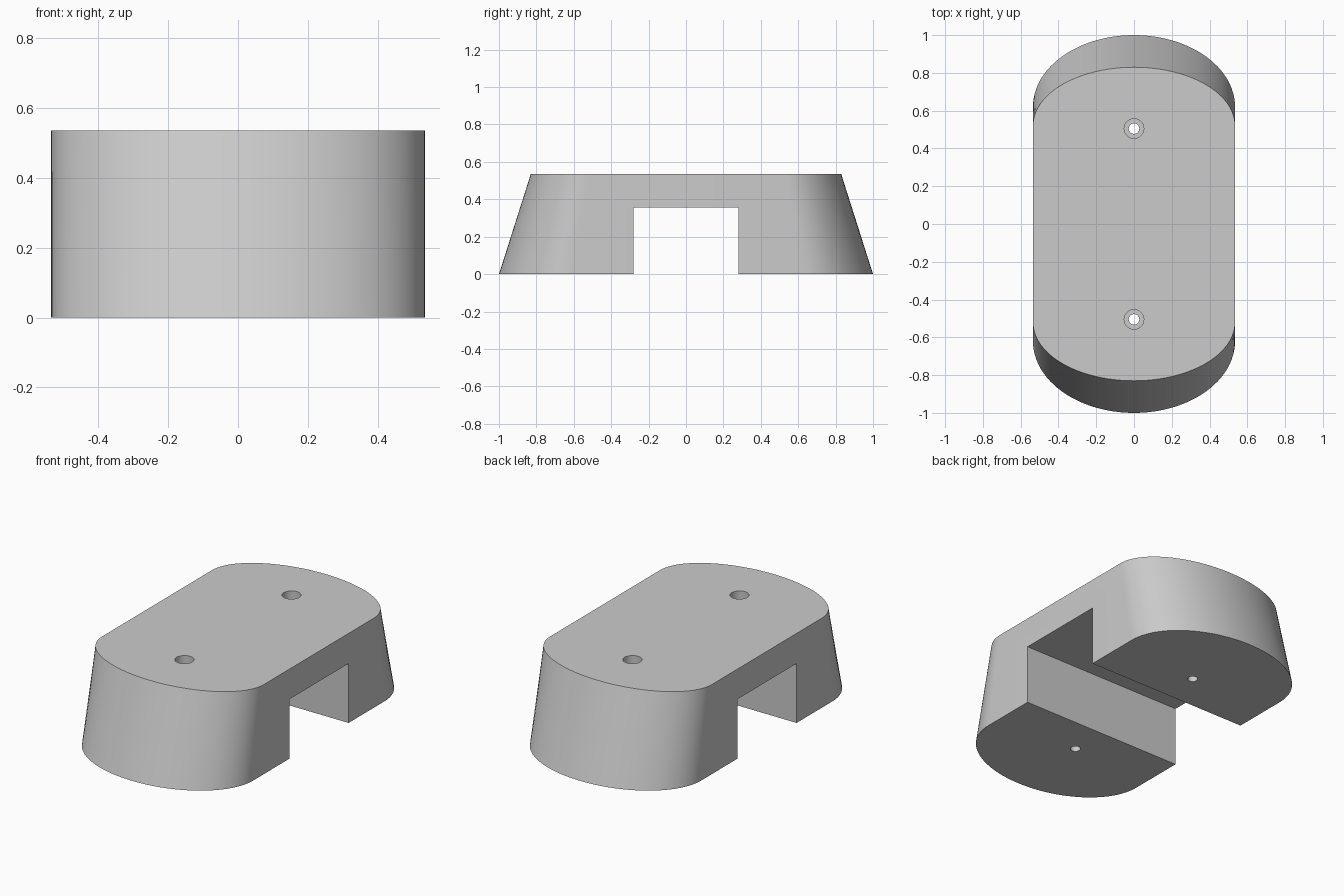
import bpy
import bmesh
import math

HALF_WIDTH = 0.535
HEIGHT = 0.535
SEGMENTS = 48

if "Cube" in bpy.data.objects:
    bpy.data.objects.remove(bpy.data.objects["Cube"], do_unlink=True)

grey = bpy.data.materials.new("plain grey")
grey.use_nodes = True
colour = (0.6, 0.6, 0.6, 1)
grey.diffuse_color = colour
grey.node_tree.nodes["Principled BSDF"].inputs["Base Color"].default_value = colour


def outline(bm, end_y, curve, z):
    """Ring of vertices: straight sides closed by two half ellipses."""
    ring = []
    for sign in (1, -1):
        for i in range(SEGMENTS + 1):
            a = math.pi * i / SEGMENTS
            x = sign * HALF_WIDTH * math.cos(a)
            y = sign * (end_y - curve + curve * math.sin(a))
            ring.append(bm.verts.new((x, y, z)))
    return ring


def cut(target, cutter):
    """Subtract the cutter from the target and remove the cutter."""
    cutter.hide_render = True
    mod = target.modifiers.new("cut", 'BOOLEAN')
    mod.operation = 'DIFFERENCE'
    mod.solver = 'EXACT'
    mod.object = cutter
    bpy.context.view_layer.objects.active = target
    bpy.ops.object.modifier_apply(modifier=mod.name)
    bpy.data.objects.remove(cutter, do_unlink=True)


def drill(y, radius, bottom, top):
    bpy.ops.mesh.primitive_cylinder_add(
        vertices=32, radius=radius, depth=top - bottom,
        location=(0, y, (top + bottom) / 2))
    return bpy.context.object


# Block with upright sides and sloping rounded ends
bm = bmesh.new()
lower = outline(bm, 1.0, 0.38, 0)
upper = outline(bm, 0.83, 0.31, HEIGHT)
bm.faces.new(list(reversed(lower)))
bm.faces.new(upper)
count = len(lower)
for i in range(count):
    j = (i + 1) % count
    bm.faces.new((lower[i], lower[j], upper[j], upper[i]))
bmesh.ops.recalc_face_normals(bm, faces=bm.faces)
mesh = bpy.data.meshes.new("bridge_block")
bm.to_mesh(mesh)
bm.free()
block = bpy.data.objects.new("bridge_block", mesh)
bpy.context.collection.objects.link(block)
mesh.materials.append(grey)

# Square channel across the underside
bpy.ops.mesh.primitive_cube_add(size=1, location=(0, 0, 0.105))
channel = bpy.context.object
channel.name = "channel_cutter"
channel.scale = (2, 0.56, 0.5)
cut(block, channel)

# Stepped screw holes, wide above and narrow below
for y in (-0.505, 0.505):
    cut(block, drill(y, 0.028, -0.1, HEIGHT + 0.1))
    cut(block, drill(y, 0.052, 0.27, HEIGHT + 0.1))

# Smooth curved ends, crisp edges
bpy.ops.object.select_all(action='DESELECT')
block.select_set(True)
bpy.context.view_layer.objects.active = block
bpy.ops.object.shade_smooth_by_angle(angle=math.radians(30))
